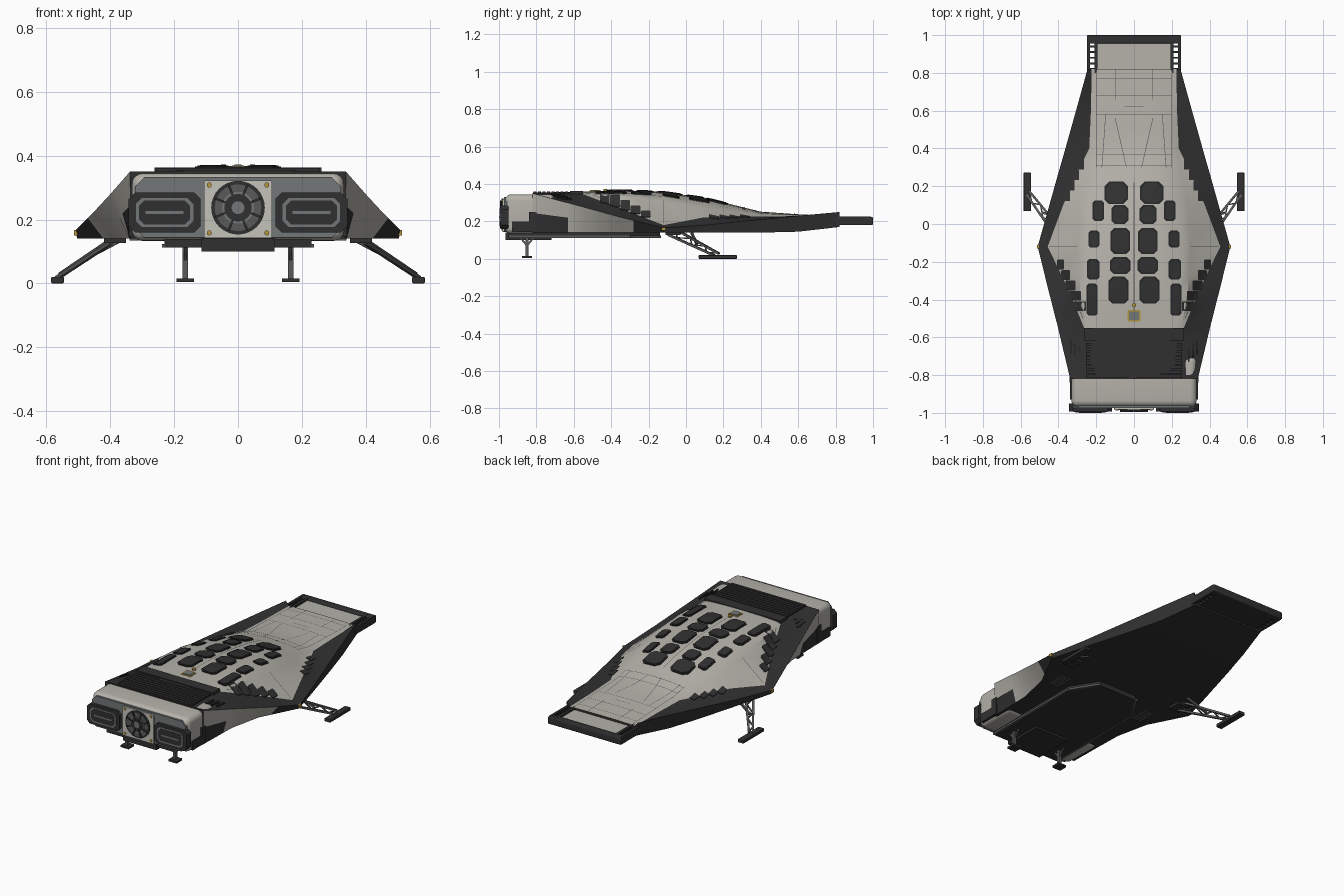
import bpy, bmesh, math
from mathutils import Vector

if "Cube" in bpy.data.objects:
    bpy.data.objects.remove(bpy.data.objects["Cube"])


def material(name, rgb):
    m = bpy.data.materials.new(name)
    m.use_nodes = True
    m.diffuse_color = (*rgb, 1)
    m.node_tree.nodes["Principled BSDF"].inputs["Base Color"].default_value = (*rgb, 1)
    return m


LIGHT = material("light hull", (0.46, 0.445, 0.4))
DARK = material("dark frame", (0.03, 0.03, 0.031))
BLACK = material("black glass", (0.018, 0.019, 0.02))
GREY = material("mid grey", (0.17, 0.185, 0.19))
STEEL = material("strut steel", (0.1, 0.1, 0.1))
YELLOW = material("yellow marker", (0.45, 0.3, 0.05))
PALE = material("pale panel", (0.55, 0.54, 0.49))


def finish(name, bm, *mats, smooth=0):
    bmesh.ops.recalc_face_normals(bm, faces=bm.faces[:])
    me = bpy.data.meshes.new(name)
    bm.to_mesh(me)
    bm.free()
    for m in mats:
        me.materials.append(m)
    ob = bpy.data.objects.new(name, me)
    bpy.context.collection.objects.link(ob)
    if smooth:
        bpy.context.view_layer.objects.active = ob
        ob.select_set(True)
        bpy.ops.object.shade_smooth_by_angle(angle=math.radians(smooth))
        ob.select_set(False)
    return ob


def box(name, x, y, z, mat, bevel=0.0):
    bm = bmesh.new()
    bmesh.ops.create_cube(bm, size=1)
    for v in bm.verts:
        for i, (a, b) in enumerate((x, y, z)):
            v.co[i] = a + (b - a) * (v.co[i] + 0.5)
    if bevel:
        bmesh.ops.bevel(bm, geom=bm.edges[:], offset=bevel, segments=5, profile=0.5, affect='EDGES')
    return finish(name, bm, mat, smooth=30 if bevel else 0)


def extrude(name, pts, a, b, mat, axis="y"):
    """Closed outline pushed from a to b along y or z."""
    bm = bmesh.new()
    put = (lambda p, t: (p[0], t, p[1])) if axis == "y" else (lambda p, t: (p[0], p[1], t))
    lo, hi = ([bm.verts.new(put(p, t)) for p in pts] for t in (a, b))
    bm.faces.new(lo)
    bm.faces.new(hi)
    for i in range(len(pts)):
        j = (i + 1) % len(pts)
        bm.faces.new((lo[i], lo[j], hi[j], hi[i]))
    return finish(name, bm, mat, smooth=30)


def chamfered(cx, cy, w, h, c):
    return [(cx + sx * (w - dx), cy + sy * (h - dy)) for sx, sy, dx, dy in (
        (1, 1, c, 0), (1, 1, 0, c), (1, -1, 0, c), (1, -1, c, 0),
        (-1, -1, c, 0), (-1, -1, 0, c), (-1, 1, 0, c), (-1, 1, c, 0))]


def circle(cx, cy, r, n=32):
    return [(cx + r * math.cos(i * math.tau / n), cy + r * math.sin(i * math.tau / n)) for i in range(n)]


def strut(name, p, q, w, mat, h=None):
    p, q = Vector(p), Vector(q)
    bm = bmesh.new()
    bmesh.ops.create_cube(bm, size=1)
    rot = (q - p).to_track_quat('Z', 'Y')
    for v in bm.verts:
        v.co = (p + q) / 2 + rot @ Vector((v.co.x * w, v.co.y * (h or w), v.co.z * (q - p).length))
    return finish(name, bm, mat)


# Hull stations: y, top z, ridge x z, frame inner x z, frame outer x z, keel x z
STATIONS = [
    (-.82, .353, .250, .352, .262, .351, .338, .350, .335, .14),
    (-.55, .360, .252, .350, .264, .345, .402, .277, .342, .14),
    (-.35, .366, .285, .338, .346, .270, .453, .222, .385, .14),
    (-.12, .357, .300, .310, .457, .180, .510, .165, .503, .14),
    (.10, .326, .285, .270, .375, .222, .448, .180, .443, .14),
    (.25, .289, .255, .246, .312, .222, .406, .195, .400, .14),
    (.40, .252, .227, .232, .237, .227, .363, .210, .357, .14),
    (.60, .238, .222, .228, .228, .225, .307, .230, .300, .145),
    (.82, .228, .220, .223, .224, .224, .246, .250, .240, .17)]


def section(y):
    k = max(i for i in range(len(STATIONS) - 1) if i == 0 or STATIONS[i][0] <= y)
    a, b = STATIONS[k], STATIONS[k + 1]
    t = (y - a[0]) / (b[0] - a[0])
    _, zt, rx, rz, ix, iz, ox, oz, kx, kz = [p + (q - p) * t for p, q in zip(a, b)]
    d = zt - rz
    return [(0, zt), (rx * .5, zt - d * .12), (rx * .85, zt - d * .5), (rx, rz), (ix, iz), (ox, oz),
            ((ox + kx) / 2, (oz + kz) / 2), (kx, kz), (0, kz)]


def top_z(x, y):
    s = section(y)
    for (x0, z0), (x1, z1) in zip(s[:5], s[1:6]):
        if abs(x) <= x1:
            return z0 + (z1 - z0) * (abs(x) - x0) / (x1 - x0)
    return s[5][1]


# Main hull, lofted for both sides
ys = sorted([s[0] for s in STATIONS] + [-.63, -.45, -.28, 0, .18, .32, .5, .7])
bm = bmesh.new()
rows = []
for y in ys:
    s = section(y)
    loop = s + [(-x, z) for x, z in s[-2:0:-1]]
    rows.append([bm.verts.new((x, y, z)) for x, z in loop])
n = len(rows[0])
for r in range(len(rows) - 1):
    mid = (ys[r] + ys[r + 1]) / 2
    for i in range(n):
        j = (i + 1) % n
        f = bm.faces.new((rows[r][i], rows[r][j], rows[r + 1][j], rows[r + 1][i]))
        col = min(i, n - 1 - i)
        top = col < 4 and mid > -.55
        side = (col == 5 and mid < -.28) or (col == 6 and -.63 < mid < -.28)
        f.material_index = 0 if top or side else 1
for r in (rows[0], rows[-1]):
    bm.faces.new(r).material_index = 1
finish("hull", bm, LIGHT, DARK, smooth=22)


def plate(name, outline, mat, lift=.006):
    """Thin plate that follows the hull top."""
    pts = [((1 - t) * p[0] + t * q[0], (1 - t) * p[1] + t * q[1])
           for p, q in zip(outline, outline[1:] + outline[:1]) for t in (0, .33, .67)]
    cx, cy = (sum(p[k] for p in pts) / len(pts) for k in (0, 1))
    bm = bmesh.new()
    c = bm.verts.new((cx, cy, top_z(cx, cy) + lift))
    up = [bm.verts.new((x, y, top_z(x, y) + lift)) for x, y in pts]
    dn = [bm.verts.new((x, y, top_z(x, y) - .002)) for x, y in pts]
    for i in range(len(pts)):
        j = (i + 1) % len(pts)
        bm.faces.new((c, up[i], up[j]))
        bm.faces.new((up[i], dn[i], dn[j], up[j]))
    return finish(name, bm, mat)


# Canopy windows: centre x, y and half sizes
WINDOWS = [(.095, .165, .062, .06), (.075, .05, .045, .05), (.073, -.09, .052, .07),
           (.073, -.22, .055, .046), (.082, -.35, .052, .072), (.19, .07, .03, .055),
           (.212, -.08, .03, .045), (.216, -.24, .033, .055), (.222, -.4, .03, .085)]
for s in (-1, 1):
    for x, y, w, h in WINDOWS:
        plate("window_rim", chamfered(s * x, y, w, h, w * .4), BLACK, .004)
        plate("window", chamfered(s * x, y, w - .008, h - .008, w * .4), DARK, .007)
    # Stepped armour on the shoulders
    for i in range(5):
        y = -.46 + i * .055
        edge = section(y + .025)[4][0]
        plate("shoulder_armour", chamfered(s * (edge - .022), y + .025, .035 - i * .004, .026, .004), DARK, .004)
    for i in range(4):
        y = .15 + i * .055
        edge = section(y)[4][0]
        plate("side_step", chamfered(s * edge, y, .016, .027, .002), DARK, .003)
    # Frame slots beside the rear deck
    for i in range(3):
        x = .29 + i * .022
        plate("deck_slot", chamfered(s * x, -.69 + i * .02, .005, .04, .003), BLACK, .005)
    box("tip_marker", sorted((s * .503, s * .514)), (-.13, -.11), (.15, .168), YELLOW)

# Panel lines on the nose deck
SEAMS = [(-.2, y, .2, y) for y in (.31, .37, .58, .68, .77)] + [(-.05, .62, .05, .62), (0, -.52, 0, .22)]
for s in (-1, 1):
    SEAMS += [(s * .1, .66, s * .1, .82), (s * .2, .3, s * .2, .8), (s * .15, .58, s * .17, .3),
              (s * .1, .56, s * .04, .3), (s * .3, -.12, s * .45, -.12), (s * .27, -.5, s * .4, -.2)]
for x0, y0, x1, y1 in SEAMS:
    d = Vector((x1 - x0, y1 - y0))
    o = Vector((-d.y, d.x)).normalized() * .0015
    bm = bmesh.new()
    pairs = []
    for k in range(17):
        p = Vector((x0, y0)) + d * k / 16
        pairs.append([bm.verts.new((*q, top_z(*q) + .0025)) for q in (p - o, p + o)])
    for a, b in zip(pairs, pairs[1:]):
        bm.faces.new((a[0], a[1], b[1], b[0]))
    finish("panel_seam", bm, STEEL)

# Rear deck slats, roof hatch and beacon
for i in range(8):
    y = -.815 + i * .024
    box("deck_slat", (-.255, .255), (y, y + .017), (.345, .361), DARK)
box("deck_edge", (-.262, .262), (-.62, -.55), (.34, .363), DARK)
plate("roof_hatch_rim", chamfered(0, -.485, .034, .03, .004), YELLOW, .003)
plate("roof_hatch", chamfered(0, -.485, .026, .023, .004), GREY, .006)
extrude("roof_beacon", circle(0, -.43, .011, 12), .36, .373, YELLOW, "z")

# Nose platform with ladder rails
box("nose_platform", (-.195, .195), (.8, .965), (.19, .214), LIGHT)
box("nose_underside", (-.205, .205), (.8, .97), (.18, .191), DARK)
box("nose_bar", (-.25, .25), (.955, 1), (.18, .224), DARK, .006)
for s in (-1, 1):
    for x in (.2, .241):
        box("nose_rail", sorted((s * x - .008, s * x + .008)), (.8, .99), (.18, .225), DARK)
    for i in range(6):
        box("nose_rung", sorted((s * .195, s * .245)), (.815 + i * .03, .825 + i * .03), (.185, .22), DARK)

# Engine block
box("engine_block", (-.332, .332), (-.968, -.7), (.133, .345), LIGHT, .034)
extrude("engine_face", chamfered(0, .237, .322, .094, .028), -.974, -.95, GREY)
for s in (-1, 1):
    c = s * .23
    extrude("thruster_housing", chamfered(c, .222, .113, .062, .02), -.993, -.95, DARK)
    extrude("thruster_ring", chamfered(c, .222, .09, .046, .02), -.996, -.97, GREY)
    extrude("thruster_core", chamfered(c, .222, .08, .037, .016), -.998, -.97, DARK)
    box("thruster_bar", (c - .06, c + .06), (-1, -.98), (.217, .227), GREY)
    box("engine_side_guard", sorted((s * .325, s * .34)), (-.93, -.81), (.145, .2), DARK)
    box("engine_side_plate", sorted((s * .325, s * .342)), (-.84, -.8), (.145, .25), DARK)

# Central fan
extrude("fan_panel", chamfered(0, .232, .107, .09, .004), -.982, -.95, PALE)
for r, y, m in ((.084, -.986, DARK), (.073, -.988, STEEL), (.05, -.99, GREY), (.043, -.991, DARK), (.02, -.994, GREY)):
    extrude("fan_disc", circle(0, .237, r), y, -.97, m)
for i in range(8):
    a = (i + .5) * math.tau / 8
    u = Vector((math.cos(a), 0, math.sin(a)))
    hub = Vector((0, -.991, .237))
    strut("fan_blade", hub + u * .022, hub + u * .078, .007, DARK)
for x in (-.09, .09):
    for z in (.158, .308):
        extrude("fan_bolt", circle(x, z, .008, 10), -.987, -.97, YELLOW)

# Belly plates and vents
extrude("belly_plate", [(-.23, -.95), (.23, -.95), (.23, -.3), (.13, -.14), (-.13, -.14), (-.23, -.3)],
        .112, .145, DARK, "z")
box("belly_box", (-.115, .115), (-.965, -.72), (.1, .14), DARK)
for s in (-1, 1):
    for i in range(6):
        box("belly_vent", sorted((s * .27, s * .34)), (-.34 + i * .02, -.33 + i * .02), (.134, .141), STEEL)
    strut("belly_rail", (s * .232, -.95, .118), (s * .232, -.3, .118), .012, STEEL)
    strut("belly_rail", (s * .232, -.3, .118), (s * .132, -.138, .118), .012, STEEL)

    # Short rear legs
    x = s * .165
    strut("rear_leg", (x, -.85, .14), (x, -.85, .012), .018, STEEL)
    strut("rear_leg_brace", (x, -.9, .13), (x, -.85, .07), .009, STEEL)
    strut("rear_leg_brace", (x, -.8, .13), (x, -.85, .07), .009, STEEL)
    box("rear_foot", (x - .028, x + .028), (-.877, -.823), (.004, .016), DARK)

    # Trussed wing legs
    a, b = Vector((s * .385, -.07, .14)), Vector((s * .562, .165, .022))
    off = Vector((s * -.008, .016, .008))
    for k in (-1, 1):
        strut("wing_leg_rail", a + off * k * 1.5, b + off * k * .7, .012, STEEL)
    for i in range(6):
        t0, t1 = i / 6, (i + 1) / 6
        strut("wing_leg_lattice", a.lerp(b, t0) + off * (-1) ** i, a.lerp(b, t1) - off * (-1) ** i, .007, STEEL)
    strut("wing_leg_piston", (s * .36, .03, .14), a.lerp(b, .55), .012, STEEL)
    box("wing_leg_mount", sorted((s * .35, s * .42)), (-.11, -.03), (.126, .145), DARK)
    box("wing_foot", sorted((s * .545, s * .585)), (.068, .272), (0, .02), DARK, .004)
